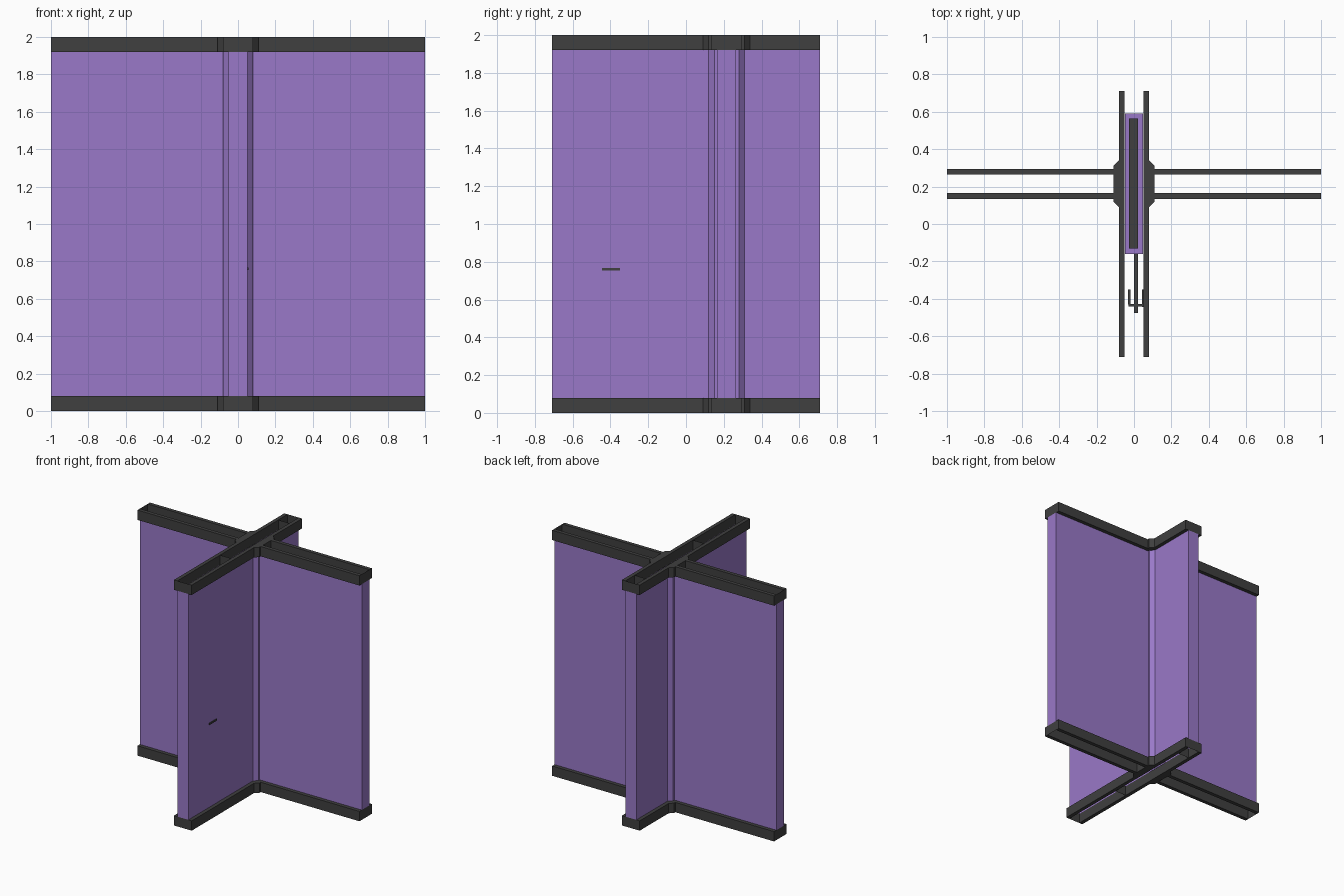
import bpy, bmesh

if "Cube" in bpy.data.objects:
    bpy.data.objects.remove(bpy.data.objects["Cube"])

YC = 0.215          # y of the crossing
H, T = 2.0, 0.08    # total height, trim height


def material(name, rgb):
    m = bpy.data.materials.new(name)
    m.diffuse_color = (*rgb, 1)
    m.use_nodes = True
    m.node_tree.nodes["Principled BSDF"].inputs["Base Color"].default_value = m.diffuse_color
    return m


PURPLE = material("purple_panel", (0.32, 0.19, 0.58))
DARK = material("dark_trim", (0.05, 0.05, 0.05))


def make(name, verts, faces, mat):
    me = bpy.data.meshes.new(name)
    me.from_pydata(verts, [], faces)
    bm = bmesh.new()
    bm.from_mesh(me)
    bmesh.ops.recalc_face_normals(bm, faces=bm.faces)
    bm.to_mesh(me)
    bm.free()
    me.materials.append(mat)
    ob = bpy.data.objects.new(name, me)
    bpy.context.collection.objects.link(ob)
    return ob


def prism(name, pts, z0, z1, mat, caps=True):
    n = len(pts)
    v = [(x, y, z) for z in (z0, z1) for x, y in pts]
    f = [(i, (i + 1) % n, n + (i + 1) % n, n + i) for i in range(n)]
    if caps:
        f += [tuple(range(n)), tuple(range(n, 2 * n))]
    return make(name, v, f, mat)


def box(name, x0, x1, y0, y1, z0, z1, mat):
    return prism(name, [(x0, y0), (x1, y0), (x1, y1), (x0, y1)], z0, z1, mat)


def cross(w):
    """Plan of the cross with wing half-width w and chamfered core."""
    q = [(1, w), (w + .03, w), (w + .03, w + .015), (w, w + .045), (w, None)]
    pts = []
    for sx, sy in ((1, 1), (-1, 1), (-1, -1), (1, -1)):
        part = [(sx * x, sy * 0.71 if y is None else YC + sy * y) for x, y in q]
        pts += part if sx * sy > 0 else part[::-1]
    return pts


def trim(name, z0, z1):
    """Hollow rim following the cross; the wing tips are thin plates."""
    o, i = cross(0.08), cross(0.05)
    n = len(o)
    v = [(x, y, z) for z in (z0, z1) for p in (o, i) for x, y in p]
    f = []
    for k in range(n):
        m = (k + 1) % n
        f.append((k, m, 2 * n + m, 2 * n + k))
        if k % 5 != 4:
            f += [(n + k, n + m, 3 * n + m, 3 * n + k),
                  (k, m, n + m, n + k),
                  (2 * n + k, 2 * n + m, 3 * n + m, 3 * n + k)]
    make(name, v, f, DARK)


# Purple wall shell
prism("wall_panels", cross(0.05), T, H - T, PURPLE, caps=False)

# Top and bottom trim, core fillers and pocket dividers
for lab, z0, z1 in (("bottom", 0, T), ("top", H - T, H)):
    trim(lab + "_trim", z0, z1)
    half = [(.05, -.095), (.08, -.065), (.08, -.05), (.11, -.05),
            (.11, .05), (.08, .05), (.08, .065), (.05, .095)]
    for s in (-1, 1):
        prism(f"{lab}_core_filler", [(s * x, YC + y) for x, y in half], z0, z1, DARK)
    for y in (-0.16, 0.59):
        make(lab + "_pocket_divider",
             [(-.05, y, z0), (.05, y, z0), (.05, y, z1), (-.05, y, z1)],
             [(0, 1, 2, 3)], DARK)

# Sliding panel inside the pocket with dark edge strips
box("inner_panel", -.048, .048, -.16, .59, .09, H - .09, PURPLE)
for z in (.075, H - .09):
    box("inner_panel_strip", -.028, .022, -.13, .565, z, z + .015, DARK)

# Latch inside the front wing
Z0, Z1 = .753, .767
box("latch_rod", .0, .022, -.475, -.16, Z0, Z1, DARK)
box("latch_crossbar", -.03, .045, -.44, -.427, Z0, Z1, DARK)
box("latch_inner_arm", -.032, -.02, -.43, -.35, Z0, Z1, DARK)
box("latch_handle", .042, .056, -.445, -.35, Z0, Z1, DARK)
